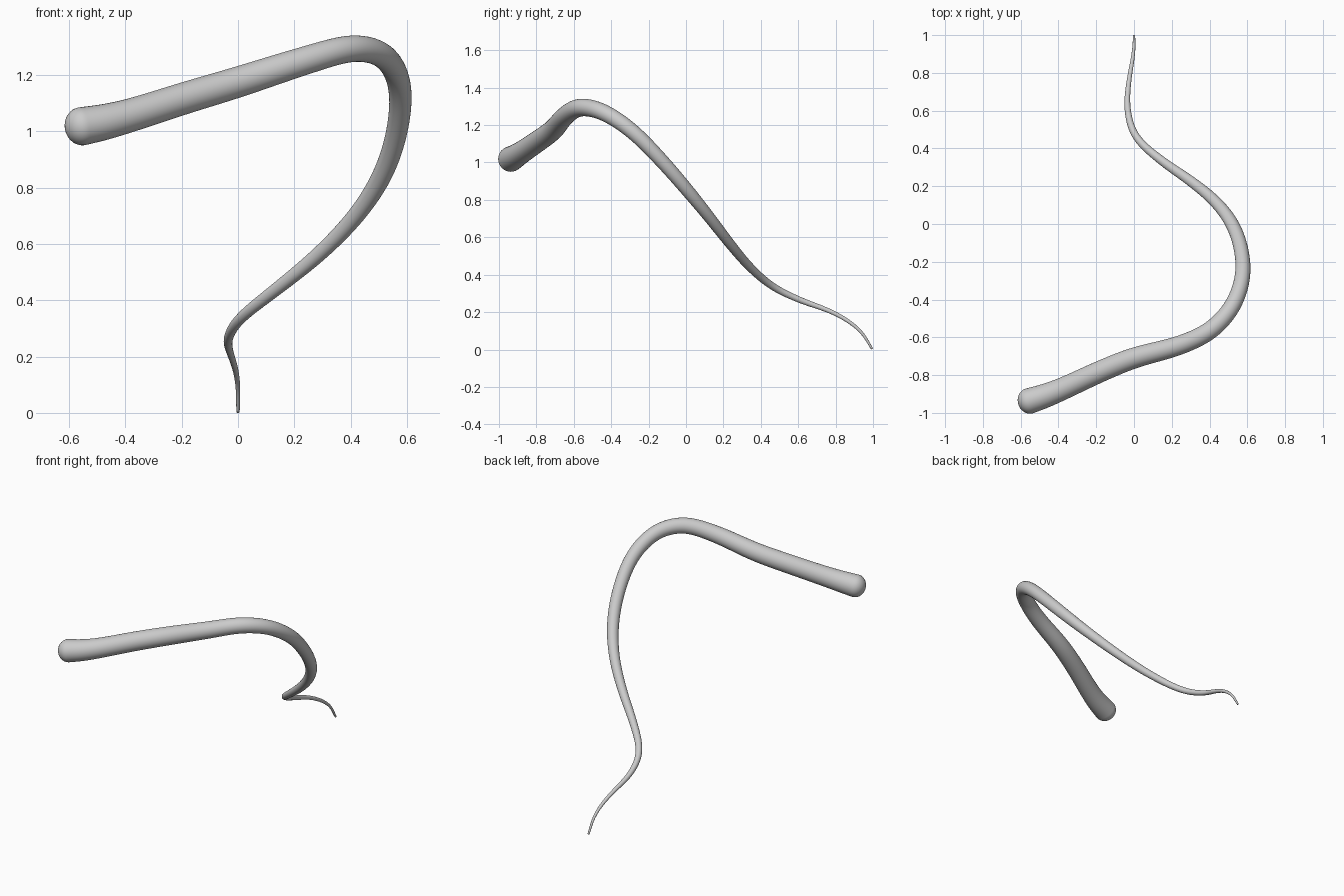
import bpy, bmesh, math
from mathutils import Vector

if "Cube" in bpy.data.objects:
    bpy.data.objects.remove(bpy.data.objects["Cube"])

# Centre line from thin tip to thick end: x, y, z, radius
PATH = [
    (0.0, 0.995, 0.003, 0.006), (0.0, 0.94, 0.09, 0.008), (-0.008, 0.87, 0.15, 0.010),
    (-0.025, 0.77, 0.205, 0.012), (-0.036, 0.62, 0.26, 0.016), (0.0, 0.476, 0.328, 0.019),
    (0.14, 0.34, 0.442, 0.023), (0.29, 0.235, 0.565, 0.027), (0.43, 0.12, 0.713, 0.031),
    (0.515, 0.01, 0.848, 0.035), (0.569, -0.14, 1.02, 0.038), (0.572, -0.30, 1.178, 0.041),
    (0.512, -0.45, 1.273, 0.044), (0.41, -0.56, 1.296, 0.047), (0.25, -0.64, 1.255, 0.050),
    (0.0, -0.708, 1.175, 0.055), (-0.2, -0.79, 1.115, 0.057), (-0.4, -0.882, 1.052, 0.060),
    (-0.48, -0.913, 1.032, 0.064), (-0.555, -0.937, 1.018, 0.068),
]
SIDES, STEPS = 32, 10


def spline(pts):
    """Smooth non-uniform Hermite curve through 4D points."""
    p = [Vector(q) for q in pts]
    n = len(p)
    d = [(p[i + 1] - p[i]).length for i in range(n - 1)]
    s = [(p[i + 1] - p[i]) / d[i] for i in range(n - 1)]
    m = [s[0]] + [(s[i - 1] * d[i] + s[i] * d[i - 1]) / (d[i - 1] + d[i])
                  for i in range(1, n - 1)] + [s[-1]]
    out = []
    for i in range(n - 1):
        for k in range(STEPS):
            t = k / STEPS
            out.append(p[i] * (2*t**3 - 3*t*t + 1) + m[i] * d[i] * (t**3 - 2*t*t + t)
                       + p[i + 1] * (3*t*t - 2*t**3) + m[i + 1] * d[i] * (t**3 - t*t))
    return out + [p[-1]]


pts = spline(PATH)
for _ in range(12):  # relax the curve slightly
    pts = [pts[0]] + [(pts[i - 1] + pts[i] * 2 + pts[i + 1]) / 4
                      for i in range(1, len(pts) - 1)] + [pts[-1]]

# Rounded, slightly flattened cap on the thick end
end, r = pts[-1].xyz, pts[-1].w
direction = (end - pts[-4].xyz).normalized()
for k in range(1, 10):
    a = math.radians(k * 9.7)
    c = end + direction * r * 0.88 * math.sin(a)
    pts.append(Vector((c.x, c.y, c.z, r * math.cos(a))))

# Sweep rings along the path without twist
bm = bmesh.new()
rings = []
side = Vector((1, 0, 0))
for i, p in enumerate(pts):
    tan = (pts[min(i + 1, len(pts) - 1)].xyz - pts[max(i - 1, 0)].xyz).normalized()
    side = (side - tan * side.dot(tan)).normalized()
    up = tan.cross(side)
    rings.append([bm.verts.new(p.xyz + p.w * (side * math.cos(2 * math.pi * j / SIDES)
                                              + up * math.sin(2 * math.pi * j / SIDES)))
                  for j in range(SIDES)])
for a, b in zip(rings, rings[1:]):
    for j in range(SIDES):
        k = (j + 1) % SIDES
        bm.faces.new((a[j], a[k], b[k], b[j]))
bm.faces.new(rings[0][::-1])
bm.faces.new(rings[-1])
bmesh.ops.recalc_face_normals(bm, faces=bm.faces)
for f in bm.faces:
    f.smooth = True

mesh = bpy.data.meshes.new("tapered_tendril")
bm.to_mesh(mesh)
bm.free()
bpy.context.collection.objects.link(bpy.data.objects.new("tapered_tendril", mesh))
